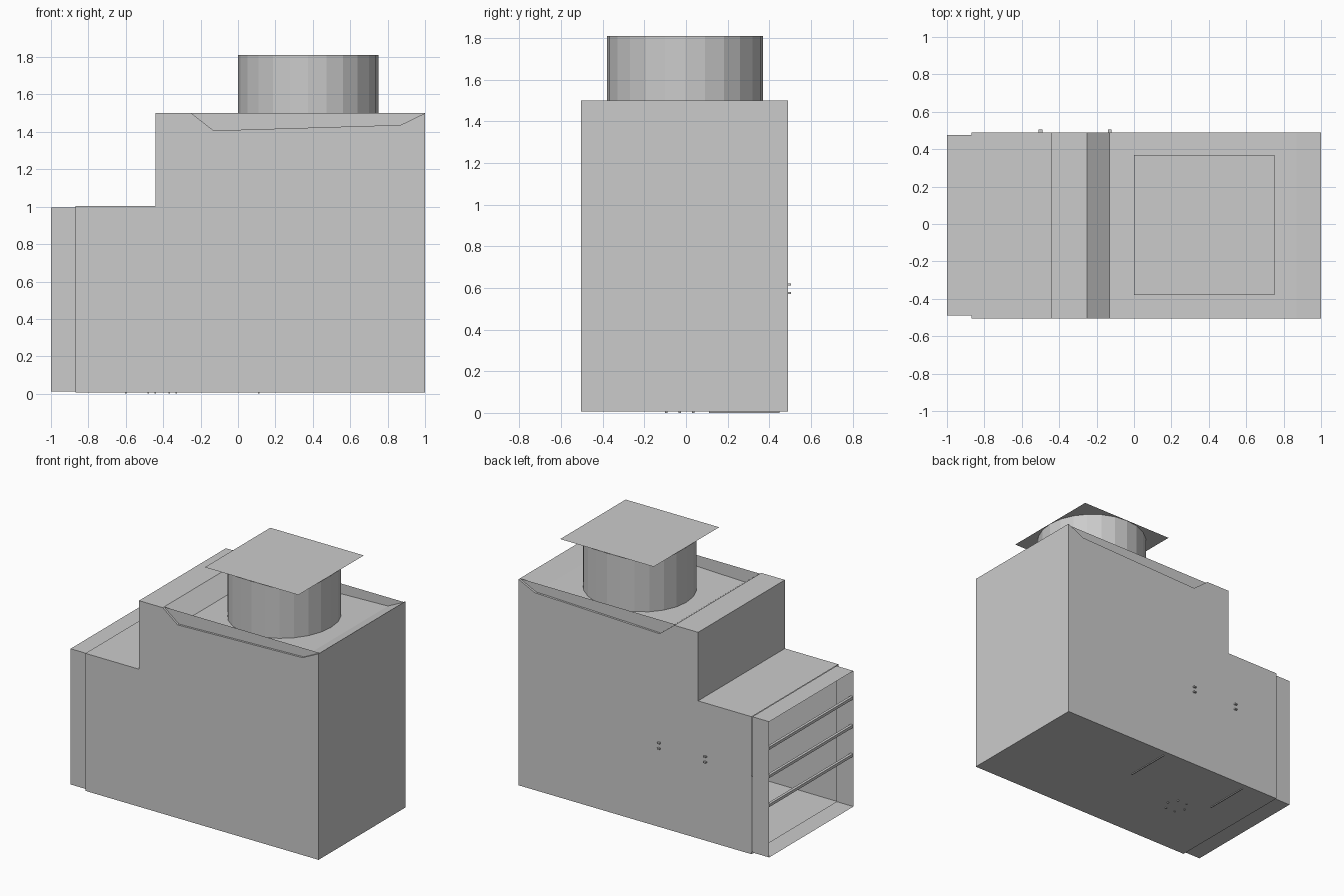
import bpy, bmesh, math

if "Cube" in bpy.data.objects:
    bpy.data.objects.remove(bpy.data.objects["Cube"])

Y0, Y1 = -0.505, 0.49          # outer skin sides
I0, I1 = -0.49, 0.475          # inner skin sides


def finish(name, bm, normals=True):
    if normals:
        bmesh.ops.recalc_face_normals(bm, faces=bm.faces)
    me = bpy.data.meshes.new(name)
    bm.to_mesh(me)
    bm.free()
    ob = bpy.data.objects.new(name, me)
    bpy.context.collection.objects.link(ob)
    return ob


def extrude_profile(name, pts, y0, y1, caps=True, skip=()):
    """Side profile in x,z swept along y; skipped edges are left open."""
    bm = bmesh.new()
    a = [bm.verts.new((x, y0, z)) for x, z in pts]
    b = [bm.verts.new((x, y1, z)) for x, z in pts]
    n = len(pts)
    for i in range(n):
        if i not in skip:
            j = (i + 1) % n
            bm.faces.new((a[i], a[j], b[j], b[i]))
    if caps:
        bm.faces.new(a)
        bm.faces.new(b[::-1])
    return finish(name, bm)


def box(name, lo, hi):
    pts = [(lo[0], lo[2]), (hi[0], lo[2]), (hi[0], hi[2]), (lo[0], hi[2])]
    return extrude_profile(name, pts, lo[1], hi[1])


# Outer housing: stepped profile with a shallow dip in the roof, open at the -x end
dip = [(1, 1.5), (0.87, 1.437), (-0.13, 1.407), (-0.25, 1.5)]
housing = [(-0.87, 0.006), (1, 0.006)] + dip + [(-0.44, 1.5), (-0.44, 1.003), (-0.87, 1.003)]
extrude_profile("housing", housing, Y0, Y1, skip=(len(housing) - 1,))

# Lips of the inner skin closing the sides of the roof dip
for name, y in (("front_roof_lip", I0), ("back_roof_lip", I1)):
    bm = bmesh.new()
    bm.faces.new([bm.verts.new((x, y, z)) for x, z in dip])
    finish(name, bm)

# Intake sleeve, slightly inset and open at both ends
sleeve = [(-1, 0.012), (-0.865, 0.012), (-0.865, 0.996), (-1, 0.996)]
extrude_profile("intake_sleeve", sleeve, I0, I1, skip=(1, 3))

# Cross bars in the intake
for i, z in enumerate((0.8, 0.595, 0.385)):
    box(f"intake_bar_{i + 1}", (-0.998, I0, z - 0.01), (-0.978, I1, z + 0.01))

# Flue: open faceted tube under a square cover plate
CX, CY, R = 0.375, -0.005, 0.375
bm = bmesh.new()
bmesh.ops.create_cone(bm, cap_ends=False, segments=24, radius1=R, radius2=R, depth=0.40)
bmesh.ops.translate(bm, verts=bm.verts, vec=(CX, CY, 1.61))
finish("flue", bm)
bm = bmesh.new()
bmesh.ops.create_grid(bm, x_segments=1, y_segments=1, size=R)
bmesh.ops.translate(bm, verts=bm.verts, vec=(CX, CY, 1.812))
finish("flue_cover", bm, normals=False)

# Paired pegs on the back wall
for i, x in enumerate((-0.50, -0.13)):
    for j, z in enumerate((0.577, 0.617)):
        box(f"back_peg_{i + 1}_{j + 1}", (x - 0.01, Y1, z - 0.005), (x + 0.01, 0.505, z + 0.005))

# Thin rods and a ring of studs under the floor
for i, x in enumerate((-0.60, 0.11)):
    box(f"floor_rod_{i + 1}", (x - 0.004, 0.11, 0), (x + 0.004, 0.45, 0.006))
for i in range(6):
    t = math.radians(60 * i)
    x, y = -0.405 + 0.075 * math.cos(t), -0.03 + 0.075 * math.sin(t)
    box(f"floor_stud_{i + 1}", (x - 0.005, y - 0.005, 0), (x + 0.005, y + 0.005, 0.006))
